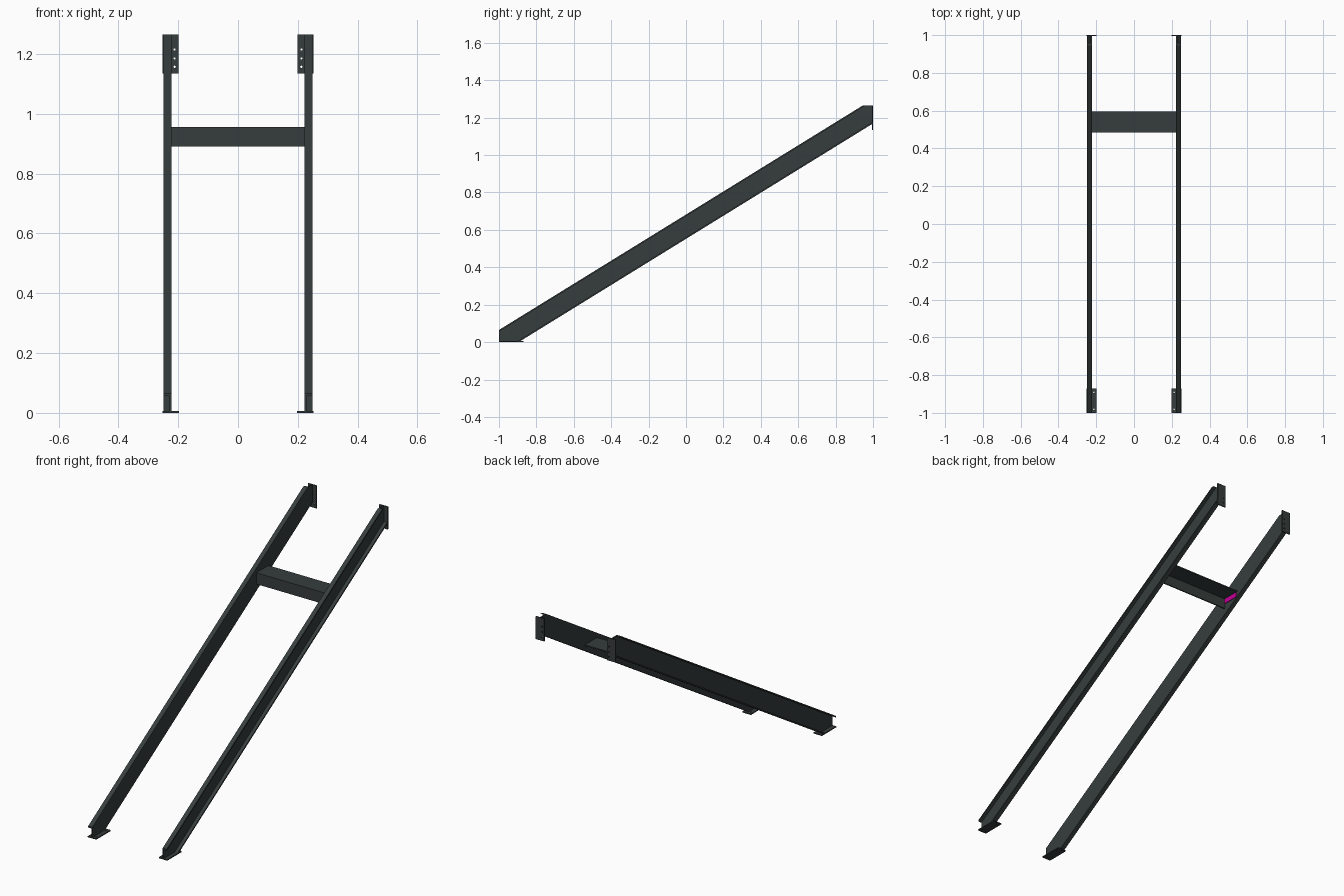
import bpy
import bmesh
from mathutils import Vector

cube = bpy.data.objects.get("Cube")
if cube:
    bpy.data.objects.remove(cube, do_unlink=True)


def make_material(name, rgb):
    mat = bpy.data.materials.new(name)
    mat.use_nodes = True
    color = (*rgb, 1.0)
    mat.diffuse_color = color
    mat.node_tree.nodes["Principled BSDF"].inputs["Base Color"].default_value = color
    return mat


STEEL = make_material("dark slate steel", (0.037, 0.047, 0.046))
MAGENTA = make_material("magenta", (0.55, 0.0, 0.32))


def prism(name, outline, x0, x1, mat=STEEL):
    """Extrude a y-z outline from x0 to x1."""
    bm = bmesh.new()
    face = bm.faces.new([bm.verts.new((x0, y, z)) for y, z in outline])
    grown = bmesh.ops.extrude_face_region(bm, geom=[face])["geom"]
    moved = [v for v in grown if isinstance(v, bmesh.types.BMVert)]
    bmesh.ops.translate(bm, verts=moved, vec=Vector((x1 - x0, 0, 0)))
    bmesh.ops.recalc_face_normals(bm, faces=bm.faces)
    mesh = bpy.data.meshes.new(name)
    bm.to_mesh(mesh)
    bm.free()
    mesh.materials.append(mat)
    obj = bpy.data.objects.new(name, mesh)
    bpy.context.collection.objects.link(obj)
    return obj


def box(name, x, y, z, mat=STEEL):
    outline = [(y[0], z[0]), (y[1], z[0]), (y[1], z[1]), (y[0], z[1])]
    return prism(name, outline, *x, mat)


def drill(plate, centers, rotation):
    """Cut small round bolt holes through a plate."""
    for center in centers:
        bpy.ops.mesh.primitive_cylinder_add(
            vertices=12, radius=0.004, depth=0.04, location=center, rotation=rotation)
        cutter = bpy.context.object
        cutter.hide_render = True
        mod = plate.modifiers.new("bolt hole", "BOOLEAN")
        mod.object = cutter
        mod.operation = "DIFFERENCE"
        mod.solver = "EXACT"
        bpy.context.view_layer.objects.active = plate
        bpy.ops.object.modifier_apply(modifier=mod.name)
        bpy.data.objects.remove(cutter, do_unlink=True)


SLOPE = 0.617
TOP, BOTTOM = 0.682, 0.552     # heights of the two sloping edges at y = 0
HEIGHT = 1.265
FLANGE = 0.009                 # flange thickness measured upright
INNER, OUTER, WEB = 0.223, 0.249, 0.006


def y_at(z, base):
    return (z - base) / SLOPE


def z_at(y, base):
    return base + SLOPE * y


web = [(-1, 0), (y_at(0, BOTTOM), 0), (1, z_at(1, BOTTOM)),
       (1, HEIGHT), (y_at(HEIGHT, TOP), HEIGHT), (-1, z_at(-1, TOP))]
upper = [(-1, z_at(-1, TOP - FLANGE)), (y_at(HEIGHT, TOP - FLANGE), HEIGHT),
         (y_at(HEIGHT, TOP), HEIGHT), (-1, z_at(-1, TOP))]
lower = [(y_at(0, BOTTOM), 0), (1, z_at(1, BOTTOM)),
         (1, z_at(1, BOTTOM + FLANGE)), (y_at(0, BOTTOM + FLANGE), 0)]

# Two outward-facing channel stringers with end plates
for side, s in (("left", 1), ("right", -1)):
    prism(f"{side}_stringer_web", web, s * INNER, s * (INNER + WEB))
    prism(f"{side}_stringer_top_flange", upper, s * INNER, s * OUTER)
    prism(f"{side}_stringer_bottom_flange", lower, s * INNER, s * OUTER)

    foot = box(f"{side}_foot_plate", (s * 0.198, s * 0.252), (-1, -0.87), (0, 0.006))
    drill(foot, [(s * 0.212, y, 0.003) for y in (-0.98, -0.89)], (0, 0, 0))

    head = box(f"{side}_head_plate", (s * 0.199, s * 0.252), (0.994, 1), (1.135, HEIGHT))
    drill(head, [(s * 0.212, 0.997, z) for z in (1.157, 1.185, 1.215)],
          (1.5708, 0, 0))

# Cross member: bent angle with a flat top and a front leg
angle = [(0.485, 0.89), (0.492, 0.89), (0.492, 0.948),
         (0.595, 0.948), (0.595, 0.955), (0.485, 0.955)]
prism("cross_member", angle, -INNER, INNER)

# Small coloured plate under one end of the cross member
box("cross_member_end_plate", (-INNER, -INNER + 0.004), (0.495, 0.59),
    (0.918, 0.946), MAGENTA)
